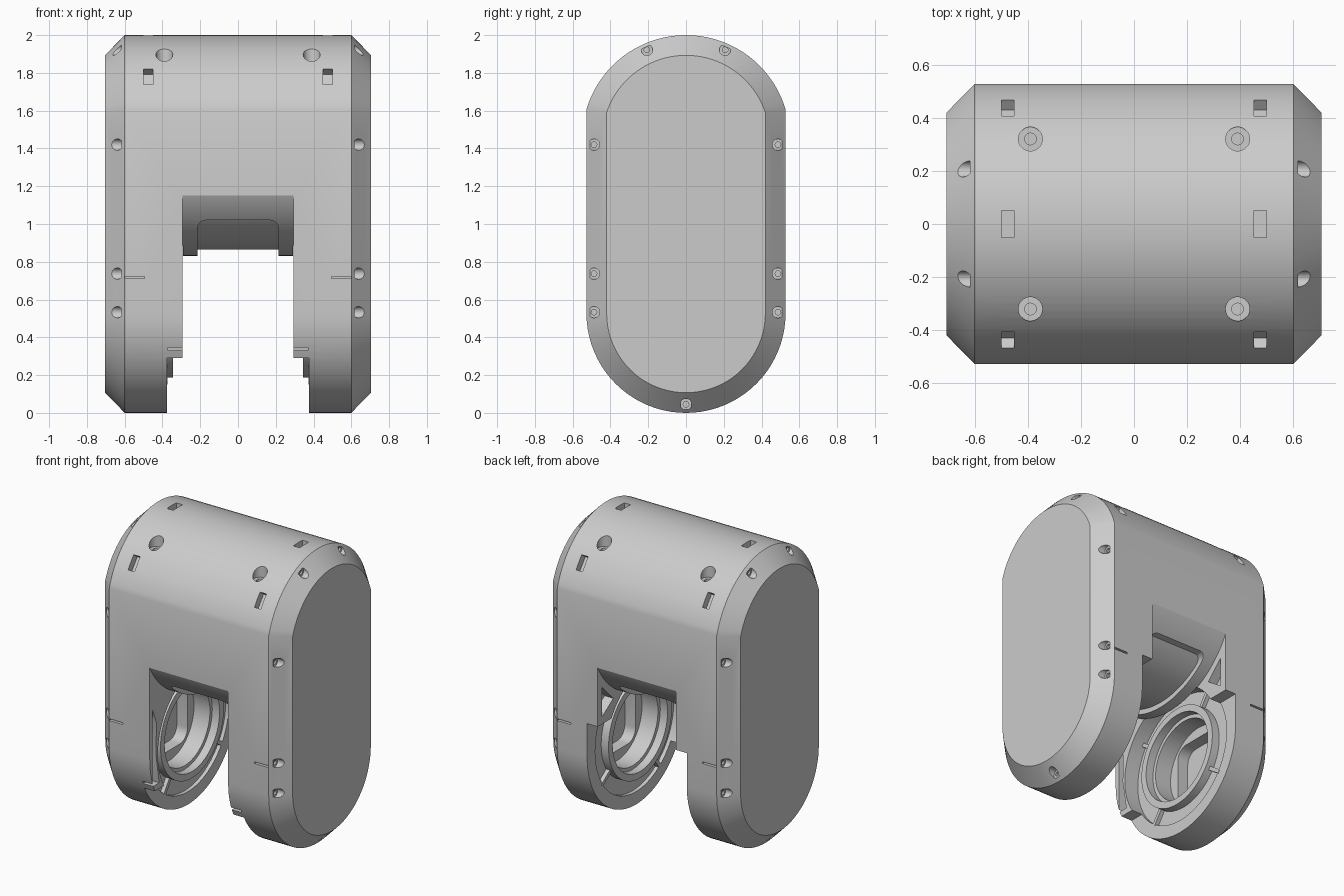
import bpy, bmesh
from math import sin, cos, asin, pi, tau, radians
from mathutils import Matrix

if "Cube" in bpy.data.objects:
    bpy.data.objects.remove(bpy.data.objects["Cube"])

grey = bpy.data.materials.new("plain grey")
grey.use_nodes = True
grey.diffuse_color = (0.6, 0.6, 0.6, 1)
grey.node_tree.nodes["Principled BSDF"].inputs["Base Color"].default_value = (0.6, 0.6, 0.6, 1)

HALF = 0.527    # half depth of the housing, and radius of its rounded foot
AXLE = 0.527    # height of the bearing axis


def finish(name, bm):
    bmesh.ops.recalc_face_normals(bm, faces=bm.faces)
    mesh = bpy.data.meshes.new(name)
    bm.to_mesh(mesh)
    bm.free()
    mesh.materials.append(grey)
    obj = bpy.data.objects.new(name, mesh)
    bpy.context.collection.objects.link(obj)
    return obj


def loft(name, first, last, x0, x1):
    """Solid between two matching (y, z) outlines placed at x0 and x1."""
    bm = bmesh.new()
    a = [bm.verts.new((x0, y, z)) for y, z in first]
    b = [bm.verts.new((x1, y, z)) for y, z in last]
    bm.faces.new(a)
    bm.faces.new(b)
    n = len(a)
    for i in range(n):
        j = (i + 1) % n
        bm.faces.new((a[i], a[j], b[j], b[i]))
    return finish(name, bm)


def prism(name, points, x0, x1):
    return loft(name, points, points, x0, x1)


def circle(r, y=0, z=AXLE, n=64):
    return [(y + r * cos(tau * i / n), z + r * sin(tau * i / n)) for i in range(n)]


def box(name, size, matrix):
    bm = bmesh.new()
    bmesh.ops.create_cube(bm, size=1, matrix=matrix @ Matrix.Diagonal((*size, 1)))
    return finish(name, bm)


def upright(name, r, x, y, z0, z1):
    bm = bmesh.new()
    bmesh.ops.create_cone(bm, cap_ends=True, segments=32, radius1=r, radius2=r,
                          depth=z1 - z0, matrix=Matrix.Translation((x, y, (z0 + z1) / 2)))
    return finish(name, bm)


def bevel_edges(obj, width, along):
    """Round the edges of a cutter that run along one axis."""
    bm = bmesh.new()
    bm.from_mesh(obj.data)
    edges = [e for e in bm.edges
             if abs((e.verts[0].co - e.verts[1].co).normalized()[along]) > 0.99]
    bmesh.ops.bevel(bm, geom=edges, offset=width, segments=6, affect='EDGES', profile=0.5)
    bm.to_mesh(obj.data)
    bm.free()
    return obj


def cut(obj, cutter, operation='DIFFERENCE'):
    mod = obj.modifiers.new("cut", 'BOOLEAN')
    mod.operation, mod.solver, mod.object = operation, 'EXACT', cutter
    bpy.context.view_layer.objects.active = obj
    bpy.ops.object.modifier_apply(modifier=mod.name)
    bpy.data.objects.remove(cutter)


def outline(inset=0):
    """Long rounded end profile with a slightly flatter crown."""
    low, top = HALF - inset, 0.55 - inset
    half = asin(low / top)
    n = 40
    pts = [(low * cos(pi + pi * i / n), AXLE + low * sin(pi + pi * i / n)) for i in range(n + 1)]
    for i in range(n + 1):
        a = half - 2 * half * i / n
        pts.append((top * sin(a), 1.45 + top * cos(a)))
    return pts


def saddle(r, z_top, centre=1.424):
    """Region below a bulge that hangs down between the legs."""
    a = asin(0.7 / r) if r > 0.7 else radians(75)
    pts = [(-0.7, -0.1), (0.7, -0.1), (0.7, z_top)]
    arc = [(r * sin(a - 2 * a * i / 48), centre - r * cos(a - 2 * a * i / 48)) for i in range(49)]
    arc = [p for p in arc if p[1] < z_top]
    return pts + [(arc[0][0], z_top)] + arc + [(arc[-1][0], z_top), (-0.7, z_top)]


# Main housing: gap between the legs, with the bulge above it
housing = prism("housing", outline(), -0.6, 0.6)
cut(housing, prism("gap", saddle(0.594, 1.25), -0.295, 0.295))

# Shallow rounded recess wrapping the bulge
recess = prism("bulge_recess", saddle(0.56, 1.2), -0.215, 0.215)
window = bevel_edges(box("window", (0.43, 1.6, 0.6), Matrix.Translation((0, 0, 0.72))), 0.045, 1)
cut(recess, window, 'INTERSECT')
cut(housing, recess)

# Stepped inner faces of the legs
cut(housing, prism("leg_step", [(-0.7, -0.1), (0.7, -0.1), (0.7, 0.75), (0.3, 0.75),
                                (0.3, 0.29), (-0.7, 0.29)], -0.375, 0.375))

caps, rings = [], []
for s, side in ((1, "left"), (-1, "right")):
    # Bearing seat, bore and pockets inside the leg
    cut(housing, prism("seat", circle(0.44), s * 0.29, s * 0.40))
    cut(housing, prism("bore", circle(0.27), s * 0.35, s * 0.52))
    hollow = box("hollow", (0.3, 0.4, 0.4), Matrix.Translation((s * 0.48, 0, AXLE)))
    cut(housing, bevel_edges(hollow, 0.08, 0))
    cut(housing, prism("back_pocket", [(0.48, 1.0), (0.48, 0.8), (0.36, 0.88)],
                       s * 0.285, s * 0.36))
    cut(housing, prism("front_pocket", [(-0.495, 0.33), (-0.495, 0.85), (-0.455, 0.75),
                                        (-0.46, 0.53), (-0.425, 0.33)], s * 0.285, s * 0.37))

    # Raised bearing ring and the short ribs around it
    ring = prism(side + "_bearing_ring", circle(0.34), s * 0.345, s * 0.41)
    cut(ring, prism("ring_hole", circle(0.295), s * 0.3, s * 0.5))
    rings.append(ring)
    for k, angle in enumerate((-35, 55, 145, 235)):
        m = (Matrix.Translation((s * 0.388, 0, AXLE)) @ Matrix.Rotation(radians(angle), 4, 'X')
             @ Matrix.Translation((0, 0.39, 0)))
        rings.append(box(f"{side}_seat_rib_{k + 1}", (0.03, 0.12, 0.025), m))

    # Crown: vent slots and counterbored screw holes
    for angle in (-53, 0, 53):
        m = (Matrix.Translation((s * 0.475, 0, 1.45)) @ Matrix.Rotation(radians(angle), 4, 'X')
             @ Matrix.Translation((0, 0, 0.55)))
        cut(housing, box("vent", (0.048, 0.1, 0.1), m))
    for y in (-0.32, 0.32):
        cut(housing, upright("counterbore", 0.045, s * 0.39, y, 1.85, 2.1))
        cut(housing, upright("screw_hole", 0.022, s * 0.39, y, 1.78, 1.9))
        # Thin seam slit low on the leg
        cut(housing, box("slit", (0.13, 0.05, 0.012),
                         Matrix.Translation((s * 0.56, HALF if y > 0 else -HALF, 0.717))))

    # Chamfered end cap with screw holes around its rim
    cap = loft(side + "_end_cap", outline(), outline(0.107), s * 0.6, s * 0.705)
    spots = [(0, 0.045)]
    for m in (-1, 1):
        spots += [(m * 0.207, 1.922), (m * 0.487, 1.42), (m * 0.487, 0.737), (m * 0.487, 0.533)]
    for y, z in spots:
        cut(cap, prism("rim_counterbore", circle(0.03, y, z, 24), s * 0.618, s * 0.8))
        cut(cap, prism("rim_hole", circle(0.015, y, z, 16), s * 0.606, s * 0.63))
    caps.append(cap)

# Smooth shading with crisp edges
bpy.ops.object.select_all(action='DESELECT')
for obj in [housing] + caps + rings:
    obj.select_set(True)
bpy.context.view_layer.objects.active = housing
bpy.ops.object.shade_smooth_by_angle(angle=radians(25))
